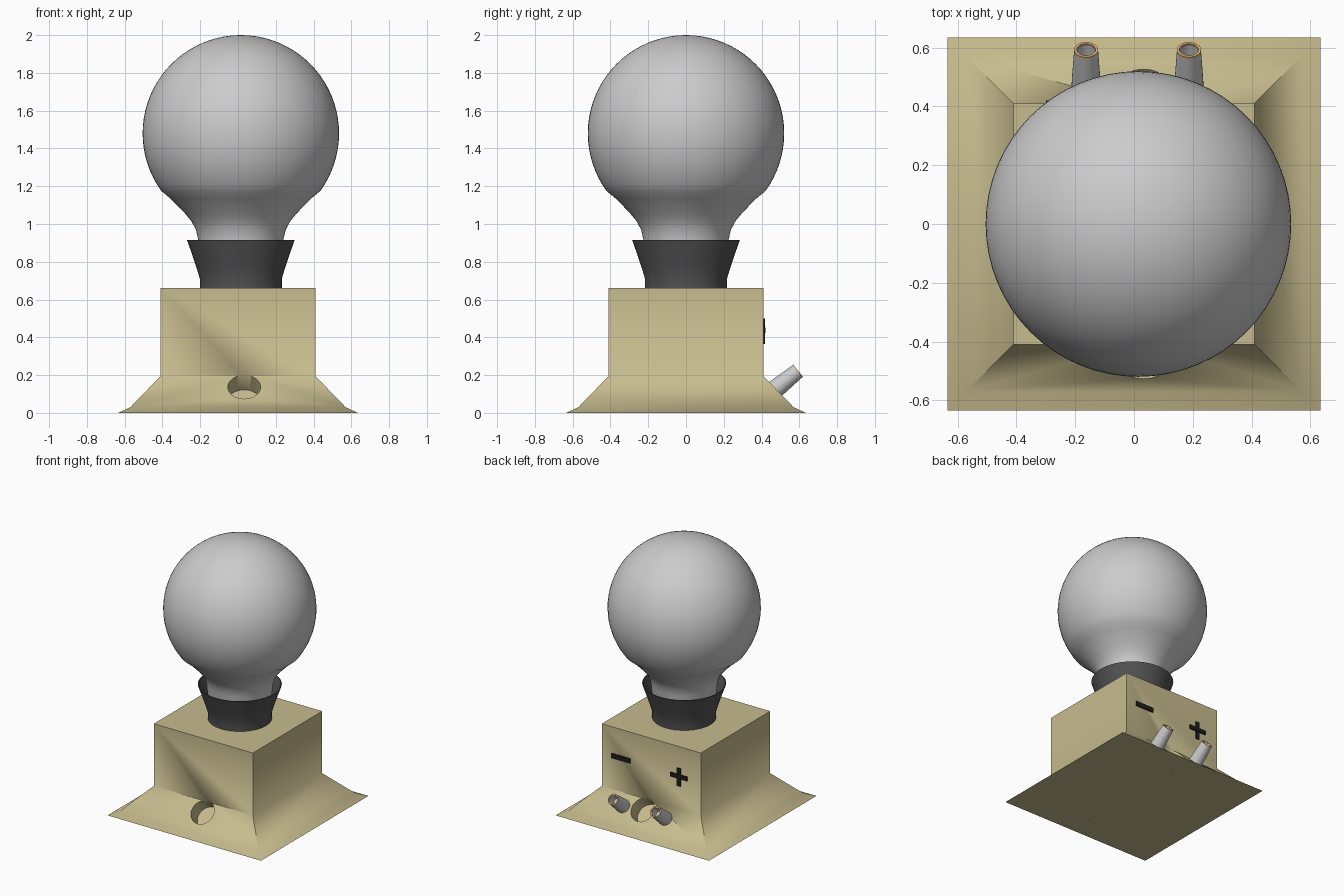
import bpy, math
from mathutils import Matrix, Vector

if "Cube" in bpy.data.objects:
    bpy.data.objects.remove(bpy.data.objects["Cube"])


def material(name, rgb):
    m = bpy.data.materials.new(name)
    m.diffuse_color = (*rgb, 1)
    m.use_nodes = True
    m.node_tree.nodes["Principled BSDF"].inputs["Base Color"].default_value = m.diffuse_color
    return m


TAN = material("tan", (0.57, 0.50, 0.27))
DARK = material("dark_grey", (0.085, 0.085, 0.085))
BLACK = material("black", (0.012, 0.012, 0.012))
COPPER = material("copper", (0.75, 0.45, 0.16))


def make(name, verts, faces, mat=None, smooth=None):
    me = bpy.data.meshes.new(name)
    me.from_pydata(verts, [], faces)
    ob = bpy.data.objects.new(name, me)
    bpy.context.collection.objects.link(ob)
    if mat:
        me.materials.append(mat)
    if smooth:
        smooth_by_angle(ob, smooth)
    return ob


def smooth_by_angle(ob, degrees):
    bpy.ops.object.select_all(action='DESELECT')
    ob.select_set(True)
    bpy.context.view_layer.objects.active = ob
    bpy.ops.object.shade_smooth_by_angle(angle=math.radians(degrees))


def loft(name, profile, sides, mat=None, smooth=None, turn=0.0, matrix=Matrix(), close=False):
    """Stack rings of (radius, height); cap the ends, or join them into a closed wall."""
    verts, faces = [], []
    for r, z in profile:
        for i in range(sides):
            a = turn + 2 * math.pi * i / sides
            verts.append(matrix @ Vector((r * math.cos(a), r * math.sin(a), z)))
    n = len(profile)
    for k in range(n if close else n - 1):
        a, b = k * sides, (k + 1) % n * sides
        for i in range(sides):
            j = (i + 1) % sides
            faces.append((a + i, a + j, b + j, b + i))
    if not close:
        faces.append(tuple(reversed(range(sides))))
        faces.append(tuple(range((n - 1) * sides, n * sides)))
    return make(name, verts, faces, mat, smooth)


def aim(origin, direction):
    rot = Vector(direction).to_track_quat('Z', 'Y').to_matrix().to_4x4()
    return Matrix.Translation(origin) @ rot


def box(name, centre, size, mat):
    c, h = Vector(centre), [s / 2 for s in size]
    verts = [c + Vector((x * h[0], y * h[1], z * h[2]))
             for x in (-1, 1) for y in (-1, 1) for z in (-1, 1)]
    faces = [(0, 1, 3, 2), (4, 6, 7, 5), (0, 4, 5, 1), (2, 3, 7, 6), (0, 2, 6, 4), (1, 5, 7, 3)]
    return make(name, verts, faces, mat)


# Square base with flared skirt
R2 = math.sqrt(2)
base = loft("base", [(h * R2, z) for h, z in
                     ((0.635, 0), (0.57, 0.03), (0.41, 0.195), (0.41, 0.66))],
            4, TAN, turn=math.pi / 4)

# Blind holes bored square into the front and back slopes
for side, label in ((-1, "front"), (1, "back")):
    m = aim((0.033, side * 0.466, 0.137), (0, side, 1))
    cutter = loft(label + "_hole_cutter", [(0.087, -0.108), (0.087, 0.15)], 40, TAN, matrix=m)
    cutter.hide_render = True
    mod = base.modifiers.new(label + "_hole", 'BOOLEAN')
    mod.operation = 'DIFFERENCE'
    mod.solver = 'EXACT'
    mod.object = cutter
    bpy.context.view_layer.objects.active = base
    bpy.ops.object.modifier_apply(modifier=mod.name)
    bpy.data.objects.remove(cutter)
smooth_by_angle(base, 50)

# Bulb: sphere blended into a narrow neck
CX = 0.015
neck = [(0.19, 0.68), (0.215, 0.8), (0.226, 0.92), (0.238, 0.97), (0.262, 1.015),
        (0.295, 1.055), (0.333, 1.095), (0.375, 1.137)]
ball = []
for i in range(29):
    a = math.radians(-36 + 125.5 * i / 28)
    ball.append((0.52 * math.cos(a), 1.48 + 0.52 * math.sin(a)))
loft("bulb", neck + ball, 64, smooth=40, matrix=Matrix.Translation((CX, 0, 0)))

# Flared open socket
loft("socket", [(0.217, 0.655), (0.217, 0.71), (0.235, 0.77), (0.262, 0.85), (0.285, 0.915),
                (0.278, 0.915), (0.254, 0.85), (0.227, 0.77), (0.209, 0.71), (0.209, 0.655)],
     64, DARK, smooth=35, close=True, matrix=Matrix.Translation((CX, 0, 0)))

# Hollow tapered terminals with copper rims
tilt = (0, 0.78, 0.63)
for x, label in ((-0.163, "right"), (0.187, "left")):
    m = aim((x, 0.592, 0.222), tilt)
    loft(label + "_terminal", [(0.052, -0.22), (0.048, -0.12), (0.041, -0.004),
                               (0.031, -0.004), (0.026, -0.06), (0.001, -0.06)],
         32, smooth=35, matrix=m)
    loft(label + "_terminal_rim", [(0.041, -0.005), (0.041, 0.002), (0.032, 0.002),
                                   (0.032, -0.005)], 32, COPPER, smooth=35, matrix=m, close=True)

# Raised polarity marks on the back
box("minus_mark", (0.25, 0.41, 0.445), (0.155, 0.014, 0.036), BLACK)
box("plus_mark_across", (-0.23, 0.41, 0.438), (0.14, 0.02, 0.03), BLACK)
box("plus_mark_upright", (-0.23, 0.41, 0.432), (0.03, 0.014, 0.135), BLACK)
